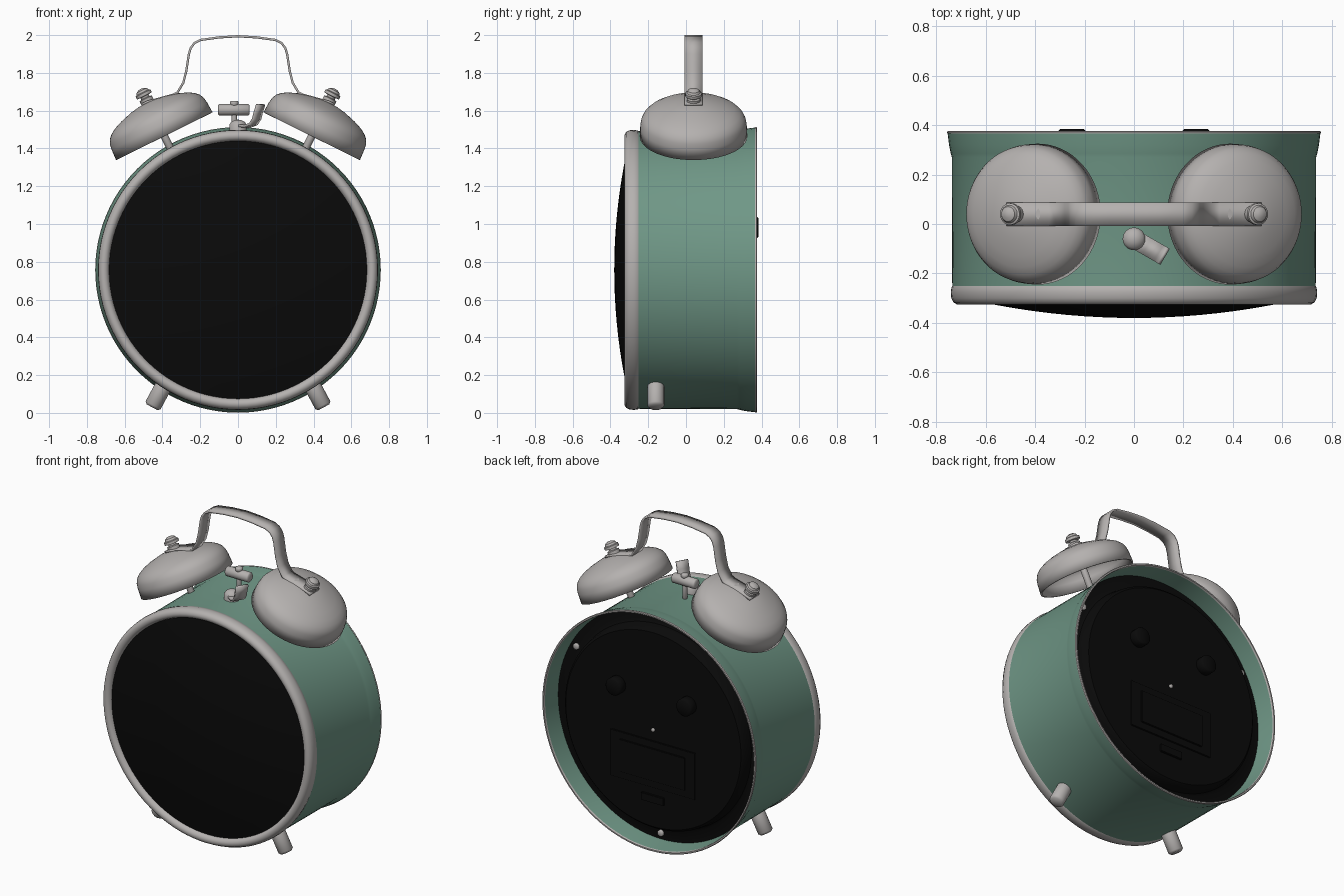
import bpy, bmesh, math
from mathutils import Vector, Matrix

if "Cube" in bpy.data.objects:
    bpy.data.objects.remove(bpy.data.objects["Cube"])


def material(name, rgb):
    m = bpy.data.materials.new(name)
    m.use_nodes = True
    m.diffuse_color = (*rgb, 1)
    bsdf = next(n for n in m.node_tree.nodes if n.type == 'BSDF_PRINCIPLED')
    bsdf.inputs["Base Color"].default_value = (*rgb, 1)
    return m


GREEN = material("sage green", (0.16, 0.31, 0.24))
METAL = material("warm grey metal", (0.46, 0.44, 0.43))
BLACK = material("black", (0.003, 0.003, 0.003))
CZ = 0.757  # height of the dial centre


def finish(bm, name, mat, angle=35):
    me = bpy.data.meshes.new(name)
    bm.to_mesh(me)
    bm.free()
    me.materials.append(mat)
    me.shade_smooth()
    me.set_sharp_from_angle(angle=math.radians(angle))
    ob = bpy.data.objects.new(name, me)
    bpy.context.scene.collection.objects.link(ob)
    return ob


def lathe(name, profile, mat, origin=(0, 0, CZ), axis=(0, 1, 0), steps=32, angle=35):
    """Spin a (radius, height) profile about an axis through origin."""
    bm = bmesh.new()
    vs = [bm.verts.new((r, 0, h)) for r, h in profile]
    es = [bm.edges.new(p) for p in zip(vs, vs[1:])]
    bmesh.ops.spin(bm, geom=vs + es, cent=(0, 0, 0), axis=(0, 0, 1),
                   angle=2 * math.pi, steps=steps)
    bmesh.ops.remove_doubles(bm, verts=bm.verts, dist=1e-5)
    bmesh.ops.recalc_face_normals(bm, faces=bm.faces)
    rot = Vector(axis).to_track_quat('Z', 'Y').to_matrix().to_4x4()
    bm.transform(Matrix.Translation(origin) @ rot)
    return finish(bm, name, mat, angle)


def rod(name, start, end, r, mat, bevel=0.008):
    a, b = Vector(start), Vector(end)
    n = (b - a).length
    prof = [(0, 0), (r - bevel, 0), (r, bevel), (r, n - bevel), (r - bevel, n), (0, n)]
    return lathe(name, prof, mat, a, b - a, 24, 50)


def ribbon(name, path, width, thick, mat, origin, turn=0):
    """Flat strip following an (x, z) path, wide along y."""
    bm = bmesh.new()
    rows = [[bm.verts.new((x, s * width / 2, z)) for s in (-1, 1)] for x, z in path]
    for a, b in zip(rows, rows[1:]):
        bm.faces.new((a[0], b[0], b[1], a[1]))
    bm.transform(Matrix.Translation(origin) @ Matrix.Rotation(math.radians(turn), 4, 'Z'))
    ob = finish(bm, name, mat, 40)
    mod = ob.modifiers.new("thickness", 'SOLIDIFY')
    mod.thickness = thick
    mod.offset = -1
    return ob


def box(name, centre, size, mat, bevel=0.0):
    bm = bmesh.new()
    bmesh.ops.create_cube(bm, size=1)
    bm.transform(Matrix.Translation(centre) @ Matrix.Diagonal((*size, 1)))
    if bevel:
        bmesh.ops.bevel(bm, geom=bm.edges[:], offset=bevel, segments=2, affect='EDGES')
    return finish(bm, name, mat)


# Case: open shell with a flared back edge
lathe("case", [(0.68, -0.27), (0.735, -0.27), (0.737, 0.27), (0.741, 0.285), (0.748, 0.32),
               (0.754, 0.368), (0.742, 0.368), (0.732, 0.28), (0.728, 0.23)],
      GREEN, steps=96)
lathe("back_rim", [(0.741, 0.366), (0.755, 0.366), (0.756, 0.372), (0.752, 0.377),
                   (0.744, 0.377), (0.741, 0.366)], METAL, steps=96)

# Front bezel and domed dial glass
lathe("bezel", [(0.70, -0.245), (0.73, -0.245), (0.738, -0.255), (0.741, -0.275),
                (0.739, -0.3), (0.73, -0.317), (0.715, -0.326), (0.7, -0.324),
                (0.688, -0.315), (0.68, -0.295), (0.68, -0.27)], METAL, steps=96, angle=50)
lathe("dial_glass", [(0.684 * t / 10, -0.38 + 0.079 * (t / 10) ** 2) for t in range(11)],
      BLACK, steps=96)

# Back panel with raised centre, knobs, battery door and latch
lathe("back_panel", [(0.732, 0.25), (0.66, 0.25), (0.645, 0.26), (0.635, 0.315),
                     (0.62, 0.33), (0, 0.33)], BLACK, steps=96)
for side, x in (("right", -0.25), ("left", 0.25)):
    rod(side + "_setting_knob", (x, 0.32, CZ + 0.225), (x, 0.385, CZ + 0.225), 0.055, BLACK)
box("battery_frame", (0, 0.331, CZ - 0.22), (0.6, 0.012, 0.3), BLACK, 0.003)
box("battery_door", (0, 0.338, CZ - 0.22), (0.46, 0.014, 0.21), BLACK, 0.003)
box("battery_latch", (0, 0.333, CZ - 0.44), (0.16, 0.018, 0.05), BLACK, 0.003)
rod("centre_screw", (0, 0.325, CZ), (0, 0.342, CZ), 0.012, METAL, 0.003)
for i in range(3):
    a = math.radians(30 + 120 * i)
    x, z = 0.69 * math.cos(a), CZ + 0.69 * math.sin(a)
    rod(f"panel_screw_{i + 1}", (x, 0.245, z), (x, 0.265, z), 0.02, METAL, 0.004)

# Mirrored parts: feet, bells, posts and nuts
BELL_Y = 0.04
for side, s in (("right", -1), ("left", 1)):
    rod(side + "_foot", (s * 0.35, -0.16, 0.225), (s * 0.455, -0.16, 0.03), 0.045, METAL, 0.012)
    axis = Vector((s * 0.444, 0, 0.897))
    base = Vector((s * 0.39, BELL_Y, 1.465))
    bell = lathe(side + "_bell", [(0.285, 0), (0.282, 0.06), (0.277, 0.09), (0.266, 0.113),
                                  (0.245, 0.134), (0.215, 0.152), (0.17, 0.17), (0.1, 0.19),
                                  (0.05, 0.198), (0, 0.2)], METAL, base, axis, 64)
    shell = bell.modifiers.new("thickness", 'SOLIDIFY')
    shell.thickness = 0.01
    shell.offset = -1
    rod(side + "_bell_post", base - axis * 0.13, base + axis * 0.195, 0.02, METAL, 0.003)
    lathe(side + "_bell_nut", [(0, 0.2), (0.036, 0.2), (0.036, 0.222), (0.024, 0.226),
                               (0.024, 0.236), (0.044, 0.238), (0.044, 0.254), (0.036, 0.258),
                               (0.03, 0.27), (0.015, 0.278), (0, 0.28)],
          METAL, base, axis, 24)

# Carrying handle: bent strip joining the bell tops
half = [(-0.515, 1.637), (-0.48, 1.653), (-0.345, 1.69), (-0.325, 1.7), (-0.295, 1.75),
        (-0.28, 1.81), (-0.266, 1.9), (-0.256, 1.934), (-0.235, 1.962), (-0.2, 1.98),
        (-0.1, 1.994)]
ribbon("handle", half + [(0, 2.0)] + [(-x, z) for x, z in reversed(half)],
       0.095, 0.012, METAL, (0, BELL_Y, 0))

# Hammer between the bells
rod("hammer_stem", (-0.02, BELL_Y, 1.47), (-0.02, BELL_Y, 1.65), 0.014, METAL, 0.003)
rod("hammer_head", (-0.105, BELL_Y, 1.605), (0.06, BELL_Y, 1.605), 0.031, METAL, 0.006)
rod("hammer_nub", (-0.02, BELL_Y, 1.625), (-0.02, BELL_Y, 1.652), 0.022, METAL, 0.005)

# Alarm switch: pivot and curved thumb lever
lathe("switch_pivot", [(0.046, 1.48), (0.046, 1.525), (0.036, 1.54), (0.018, 1.55), (0, 1.553)],
      METAL, (0, -0.06, 0), (0, 0, 1), 24)
ribbon("switch_lever", [(0, 1.528), (0.06, 1.525), (0.09, 1.535), (0.108, 1.56),
                        (0.116, 1.59), (0.132, 1.635)],
       0.075, 0.014, METAL, (0, -0.06, 0), -30)
